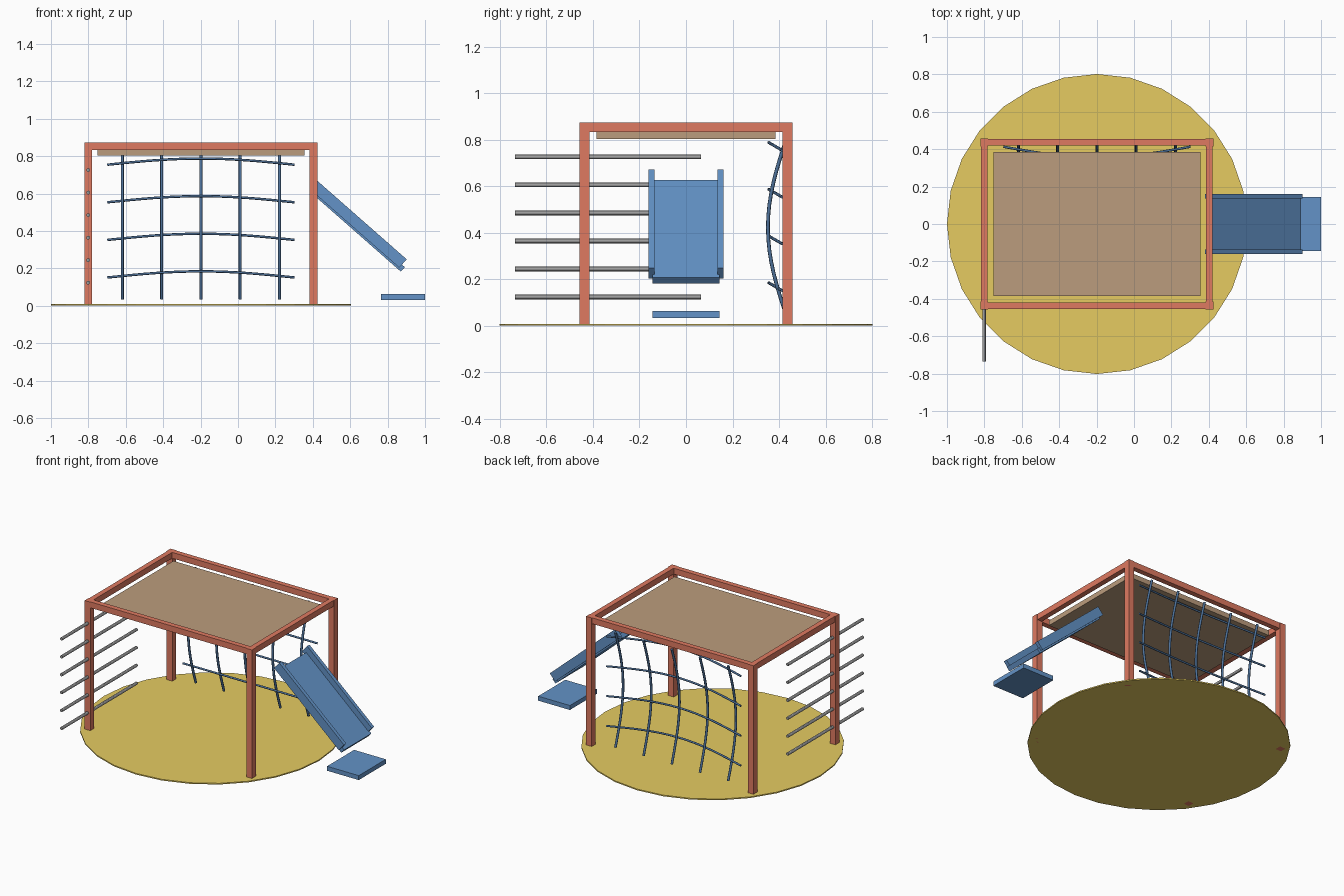
import bpy, math
from mathutils import Vector

if "Cube" in bpy.data.objects:
    bpy.data.objects.remove(bpy.data.objects["Cube"], do_unlink=True)


def material(name, rgb):
    m = bpy.data.materials.new(name)
    m.use_nodes = True
    m.diffuse_color = (*rgb, 1)
    m.node_tree.nodes["Principled BSDF"].inputs["Base Color"].default_value = (*rgb, 1)
    return m


SAND = material("sand_yellow", (0.79, 0.60, 0.12))
RED = material("frame_red", (0.74, 0.195, 0.12))
TAN = material("platform_tan", (0.50, 0.335, 0.205))
BLUE = material("slide_blue", (0.125, 0.29, 0.57))
ROPE = material("rope_navy", (0.075, 0.165, 0.32))
GREY = material("bar_grey", (0.34, 0.34, 0.34))


def finish(name, mat):
    ob = bpy.context.object
    ob.name = name
    ob.data.materials.append(mat)
    return ob


def box(name, centre, size, mat, tilt=0):
    bpy.ops.mesh.primitive_cube_add(size=1, location=centre)
    ob = finish(name, mat)
    for v in ob.data.vertices:
        v.co = Vector(a * b for a, b in zip(v.co, size))
    ob.rotation_euler.y = tilt
    return ob


def rope(name, points, radius):
    cu = bpy.data.curves.new(name, 'CURVE')
    cu.dimensions = '3D'
    cu.bevel_depth = radius
    cu.bevel_resolution = 2
    cu.use_fill_caps = True
    sp = cu.splines.new('POLY')
    sp.points.add(len(points) - 1)
    for p, co in zip(sp.points, points):
        p.co = (*co, 1)
    sp.use_smooth = True
    cu.materials.append(ROPE)
    bpy.context.collection.objects.link(bpy.data.objects.new(name, cu))


# Ground disc
bpy.ops.mesh.primitive_cylinder_add(vertices=28, radius=0.802, depth=0.008,
                                    location=(-0.198, 0, 0.004))
finish("ground_disc", SAND)

# Frame: four posts and a ring of beams
MID, HX, HY, TOP = -0.199, 0.602, 0.436, 0.873
for sx in (-1, 1):
    for sy in (-1, 1):
        box("post", (MID + sx * HX, sy * HY, TOP / 2), (0.042, 0.042, TOP), RED)
    box("side_beam", (MID + sx * HX, 0, 0.853), (0.035, 2 * HY, 0.04), RED)
for sy in (-1, 1):
    box("long_beam", (MID, sy * HY, 0.853), (2 * HX, 0.035, 0.04), RED)

# Platform
box("platform", (-0.198, 0, 0.82), (1.105, 0.77, 0.034), TAN)

# Climbing bars
for i in range(6):
    bpy.ops.mesh.primitive_cylinder_add(vertices=12, radius=0.01, depth=0.8,
                                        location=(-0.801, -0.335, 0.123 + 0.1205 * i),
                                        rotation=(math.pi / 2, 0, 0))
    finish("climbing_bar", GREY)
    bpy.ops.object.shade_smooth_by_angle()

# Bowed climbing net
steps = [i / 16 for i in range(17)]
for i in range(5):
    x = -0.618 + 0.21 * i
    rope("net_upright", [(x, 0.434 - 0.082 * math.sin(math.pi * t), 0.035 + 0.775 * t)
                         for t in steps], 0.008)
for i in range(4):
    z = 0.151 + 0.201 * i
    rope("net_cross_rope", [(-0.698 + t, 0.413 - 0.057 * math.sin(math.pi * t),
                             z + 0.033 * math.sin(math.pi * t)) for t in steps], 0.0065)

# Slide with side rails, and its landing pad
TILT = math.radians(41.3)
box("slide_chute", (0.642, 0, 0.4045), (0.637, 0.29, 0.032), BLUE, TILT)
for sy in (-1, 1):
    box("slide_rail", (0.641, sy * 0.148, 0.4375), (0.642, 0.025, 0.06), BLUE, TILT)
box("landing_pad", (0.882, 0, 0.047), (0.236, 0.288, 0.03), BLUE)
